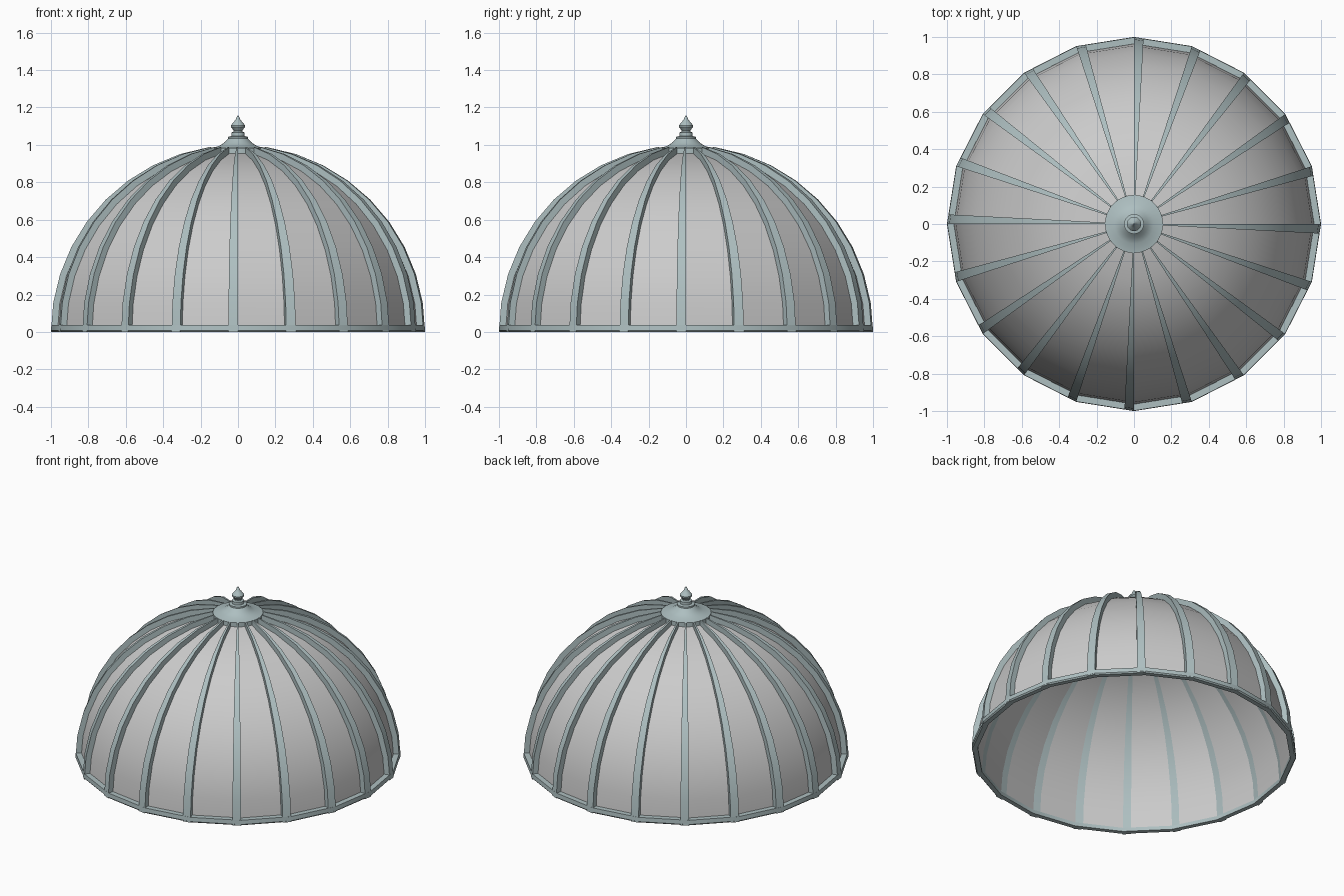
import bpy, bmesh
from math import sin, cos, radians, tau

if "Cube" in bpy.data.objects:
    bpy.data.objects.remove(bpy.data.objects["Cube"])

SIDES = 20        # facets around the dome
STEPS = 9         # height steps, 9 degrees each
INNER = 0.965     # scale of the recessed panel surface
RIB = 0.165       # share of each facet covered by its rib

metal = bpy.data.materials.new("weathered_metal")
metal.diffuse_color = (0.42, 0.52, 0.53, 1)
metal.use_nodes = True
metal.node_tree.nodes["Principled BSDF"].inputs["Base Color"].default_value = metal.diffuse_color


def dome_point(facet, t, step, scale):
    """Point on a flat facet: t runs clockwise from its rib corner."""
    lat = radians(9 * step)
    a, b = -tau * facet / SIDES, -tau * (facet + 1) / SIDES
    r = cos(lat) * scale
    return (r * (cos(a) * (1 - t) + cos(b) * t),
            r * (sin(a) * (1 - t) + sin(b) * t), sin(lat) * scale)


def finish(bm, name, mat=None, angle=30, recalc=True):
    if recalc:
        bmesh.ops.recalc_face_normals(bm, faces=bm.faces)
    mesh = bpy.data.meshes.new(name)
    bm.to_mesh(mesh)
    bm.free()
    ob = bpy.data.objects.new(name, mesh)
    bpy.context.collection.objects.link(ob)
    if mat:
        mesh.materials.append(mat)
    bpy.ops.object.select_all(action='DESELECT')
    ob.select_set(True)
    bpy.context.view_layer.objects.active = ob
    bpy.ops.object.shade_smooth_by_angle(angle=radians(angle))
    return ob


def turned(name, profile, sides, closed=False):
    """Revolve an (r, z) profile; open profiles get capped ends."""
    bm = bmesh.new()
    loops = [[bm.verts.new((r * cos(tau * i / sides), r * sin(tau * i / sides), z))
              for i in range(sides)] for r, z in profile]
    pairs = list(zip(loops, loops[1:]))
    if closed:
        pairs.append((loops[-1], loops[0]))
    else:
        bm.faces.new(loops[0])
        bm.faces.new(loops[-1])
    for lo, hi in pairs:
        for i in range(sides):
            j = (i + 1) % sides
            bm.faces.new((lo[i], lo[j], hi[j], hi[i]))
    return finish(bm, name, metal)


# Ribs: tapering bars, each lying on one edge of its facet
bm = bmesh.new()
for k in range(SIDES):
    rows = [[bm.verts.new(dome_point(k, t, s, sc))
             for t, sc in ((0, 1), (RIB, 1), (RIB, INNER), (0, INNER))]
            for s in range(STEPS + 1)]
    for lo, hi in zip(rows, rows[1:]):
        for i in range(4):
            j = (i + 1) % 4
            bm.faces.new((lo[i], lo[j], hi[j], hi[i]))
    bm.faces.new(rows[0])
    bm.faces.new(rows[-1])
finish(bm, "ribs", metal)

# Panels: recessed surface between the ribs
bm = bmesh.new()
for k in range(SIDES):
    rows = [[bm.verts.new(dome_point(k, t, s, INNER)) for t in (RIB, 1)]
            for s in range(STEPS + 1)]
    for lo, hi in zip(rows, rows[1:]):
        bm.faces.new((lo[1], lo[0], hi[0], hi[1]))
finish(bm, "panels", recalc=False)

# Base ring
turned("base_ring", [(0.993, 0), (1.0, 0.008), (0.998, 0.036),
                     (0.963, 0.036), (0.963, 0)], SIDES, closed=True)

# Crown collar and finial
turned("crown_collar", [(0.155, 0.955), (0.155, 0.983), (0.105, 0.992),
                        (0.075, 1.01), (0.053, 1.033), (0.053, 1.043),
                        (0.036, 1.047)], 32)
turned("finial", [(0.036, 1.045), (0.036, 1.066), (0.024, 1.07), (0.024, 1.078),
                  (0.038, 1.096), (0.038, 1.104), (0.022, 1.124),
                  (0.012, 1.135), (0.009, 1.146), (0.002, 1.157)], 24)
